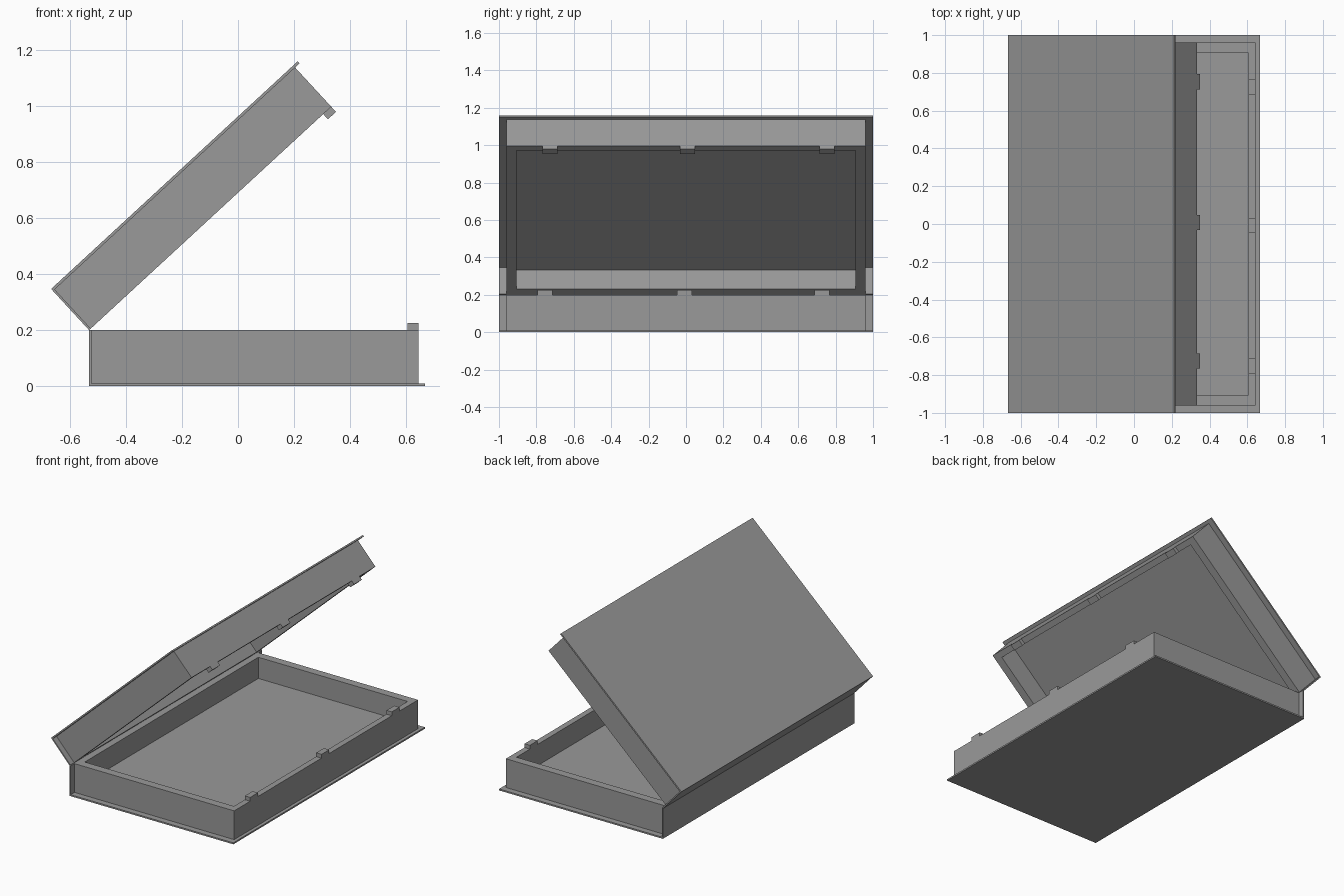
import bpy, bmesh, math
from mathutils import Matrix, Vector

old = bpy.data.objects.get("Cube")
if old:
    bpy.data.objects.remove(old, do_unlink=True)

# Plain grey for the whole case
grey = bpy.data.materials.new("plain grey")
grey.use_nodes = True
colour = (0.32, 0.32, 0.32, 1)
grey.diffuse_color = colour
grey.node_tree.nodes["Principled BSDF"].inputs["Base Color"].default_value = colour

LENGTH, HEIGHT, BOARD = 1.197, 0.2, 0.01
HINGE = Vector((-0.531, 0, HEIGHT))


def add_box(bm, lo, hi):
    lo, hi = Vector(lo), Vector(hi)
    m = Matrix.Translation((lo + hi) / 2) @ Matrix.Diagonal((*(hi - lo), 1))
    return bmesh.ops.create_cube(bm, size=1, matrix=m)["verts"]


def finish(bm, name, place):
    bmesh.ops.recalc_face_normals(bm, faces=bm.faces)
    mesh = bpy.data.meshes.new(name)
    bm.to_mesh(mesh)
    bm.free()
    mesh.materials.append(grey)
    obj = bpy.data.objects.new(name, mesh)
    obj.matrix_world = place
    bpy.context.collection.objects.link(obj)


def box_part(name, place, lo, hi):
    bm = bmesh.new()
    add_box(bm, lo, hi)
    finish(bm, name, place)


def tray_part(name, place):
    # Solid block whose top is inset and sunk to leave walls and a floor
    bm = bmesh.new()
    add_box(bm, (0.008, -0.96, BOARD - HEIGHT), (1.175, 0.96, 0))
    top = max(bm.faces, key=lambda f: f.calc_center_median().z)
    bmesh.ops.inset_region(bm, faces=[top], thickness=0.04)
    for v in top.verts:
        v.co.x = 0.045 if v.co.x < 0.5 else 1.136
        v.co.y = math.copysign(0.906, v.co.y)
    bmesh.ops.inset_region(bm, faces=[top], thickness=0)
    for v in top.verts:
        v.co.z = -0.14
    finish(bm, name, place)


def half_case(prefix, place):
    box_part(prefix + "_cover_board", place, (0, -1, -HEIGHT), (LENGTH, 1, BOARD - HEIGHT))
    box_part(prefix + "_spine_board", place, (0, -1, BOARD - HEIGHT), (0.008, 1, 0))
    tray_part(prefix + "_tray", place)
    # Offset catches so that the two halves interlock when shut
    for i, y in enumerate((-0.753, -0.008, 0.726)):
        box_part(f"{prefix}_catch_{i + 1}", place, (1.136, y - 0.04, 0), (1.175, y + 0.04, 0.025))


# The lid is the base turned over about the hinge and swung open
shift = Matrix.Translation(HINGE)
half_case("base", shift)
half_case("lid", shift @ Matrix.Rotation(math.radians(-42.7), 4, "Y") @ Matrix.Rotation(math.pi, 4, "X"))
